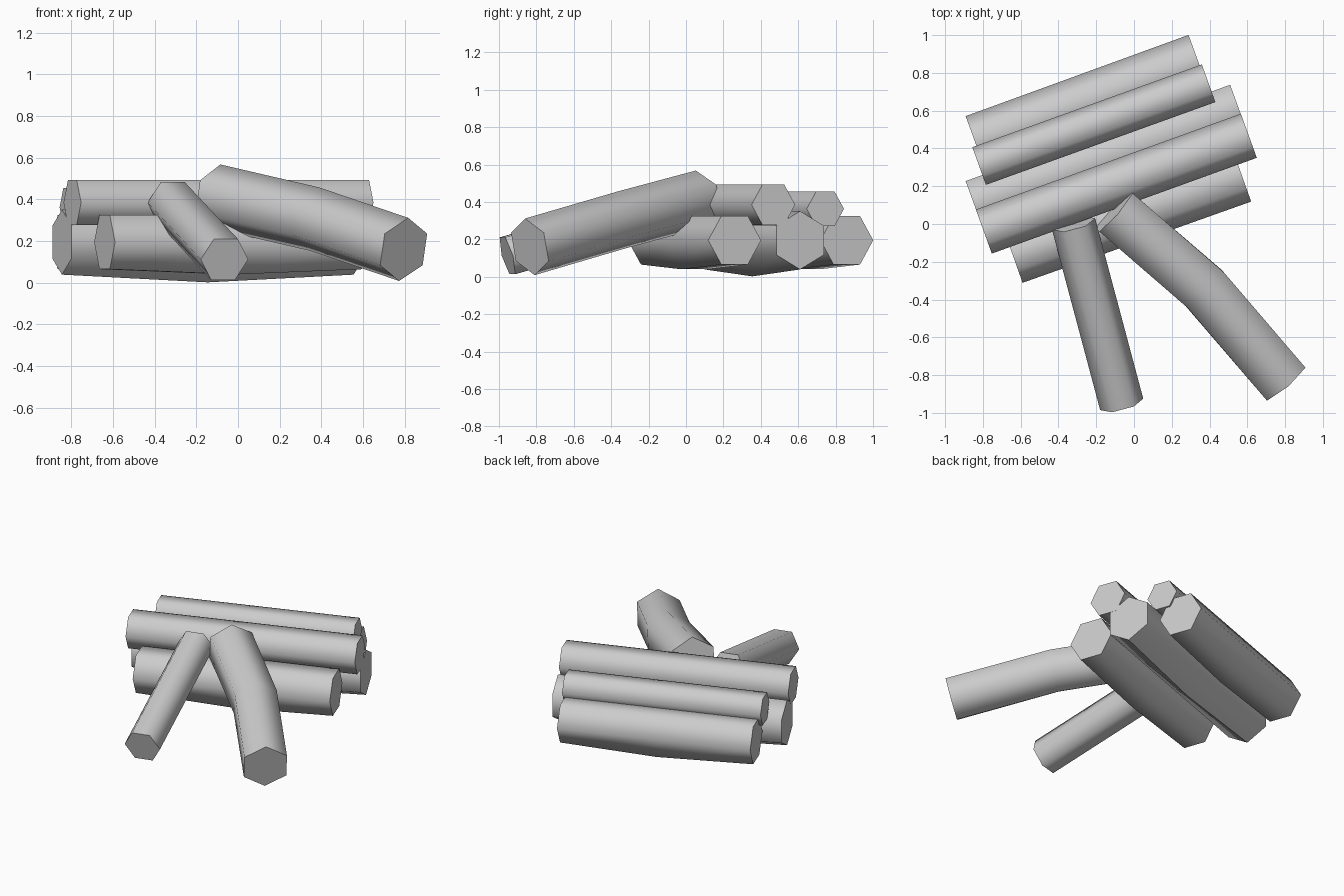
import bpy, bmesh, math
from mathutils import Vector

cube = bpy.data.objects.get("Cube")
if cube:
    bpy.data.objects.remove(cube, do_unlink=True)

SIDES = 6

grey = bpy.data.materials.new("light_grey")
grey.use_nodes = True
colour = (0.6, 0.6, 0.6, 1)
grey.diffuse_color = colour
grey.node_tree.nodes["Principled BSDF"].inputs["Base Color"].default_value = colour


def log(name, path, radius, pointed_top=False, sag=0.0):
    """Six-sided log swept along path; sag lowers the underside at mid length."""
    pts = [Vector(p) for p in path]
    if len(pts) == 2:
        pts.insert(1, (pts[0] + pts[1]) / 2)
    bm = bmesh.new()
    rings = []
    for i, p in enumerate(pts):
        before = (p - pts[i - 1]).normalized() if i else Vector()
        after = (pts[i + 1] - p).normalized() if i < len(pts) - 1 else Vector()
        axis = (before + after).normalized()
        side = axis.cross(Vector((0, 0, 1))).normalized()
        up = side.cross(axis)
        ring = []
        for k in range(SIDES):
            a = math.tau * (k + (0.5 if pointed_top else 0)) / SIDES
            co = p + radius * (side * math.cos(a) + up * math.sin(a))
            if i == 1 and math.sin(a) < -0.8:
                co.z -= sag
            ring.append(bm.verts.new(co))
        rings.append(ring)
    for r, s in zip(rings, rings[1:]):
        for k in range(SIDES):
            n = (k + 1) % SIDES
            bm.faces.new((r[k], r[n], s[n], s[k]))
    bm.faces.new(rings[0])
    bm.faces.new(rings[-1])
    bmesh.ops.recalc_face_normals(bm, faces=bm.faces)
    mesh = bpy.data.meshes.new(name)
    bm.to_mesh(mesh)
    bm.free()
    mesh.materials.append(grey)
    obj = bpy.data.objects.new(name, mesh)
    bpy.context.collection.objects.link(obj)
    bpy.ops.object.select_all(action='DESELECT')
    obj.select_set(True)
    bpy.context.view_layer.objects.active = obj
    # Round shading along the bark, crisp edges at the sawn ends
    bpy.ops.object.shade_smooth_by_angle(angle=math.radians(70))


# Bottom row of the stack
log("bottom_log_back", [(-0.84, 0.43, 0.195), (0.34, 0.86, 0.195)], 0.15, sag=0.025)
log("bottom_log_middle", [(-0.845, 0.1, 0.195), (0.555, 0.61, 0.195)], 0.156,
    pointed_top=True, sag=0.037)
log("bottom_log_front", [(-0.64, -0.17, 0.195), (0.57, 0.26, 0.195)], 0.15, sag=0.025)

# Top row of the stack
log("top_log_front", [(-0.795, -0.04, 0.385), (0.608, 0.467, 0.385)], 0.124)
log("top_log_back", [(-0.82, 0.307, 0.363), (0.395, 0.745, 0.363)], 0.106)

# Logs leaning against the stack
log("leaning_log_straight", [(-0.065, -0.955, 0.112), (-0.32, 0.0, 0.385)], 0.118)
log("leaning_log_bent", [(0.795, -0.835, 0.16), (0.37, -0.34, 0.305), (-0.105, 0.07, 0.415)],
    0.155, pointed_top=True)
